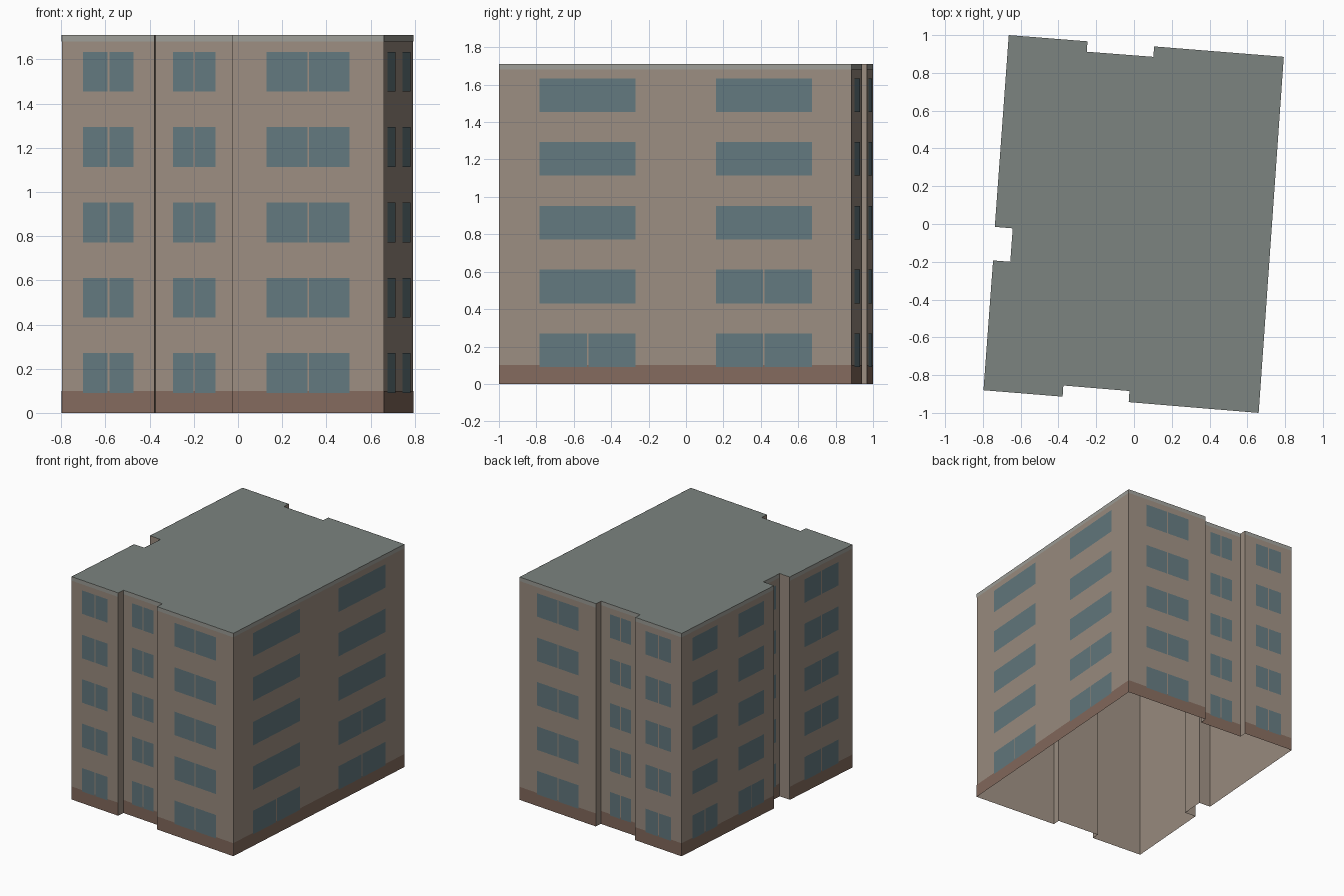
import bpy
import bmesh
from mathutils import Vector

if "Cube" in bpy.data.objects:
    bpy.data.objects.remove(bpy.data.objects["Cube"])

H = 1.71          # roof height
BASE = 0.10       # top of the plinth
BAND = 1.68       # bottom of the roof band
FLOORS, STEP = 5, 0.341
WIN_Z, WIN_H = 0.09, 0.18
GAP = 0.008       # space between paired panes


def material(name, rgb):
    m = bpy.data.materials.new(name)
    m.diffuse_color = (*rgb, 1)
    m.use_nodes = True
    m.node_tree.nodes["Principled BSDF"].inputs["Base Color"].default_value = m.diffuse_color
    return m


wall_mat = material("beige_wall", (0.33, 0.27, 0.22))
base_mat = material("brown_plinth", (0.23, 0.145, 0.11))
trim_mat = material("pale_trim", (0.34, 0.34, 0.31))
roof_mat = material("grey_roof", (0.20, 0.23, 0.215))
glass_mat = material("blue_glass", (0.125, 0.19, 0.21))

# Footprint, anticlockwise from the front left corner
outline = [Vector(p) for p in [
    (-0.797, -0.88), (-0.378, -0.914), (-0.374, -0.855), (-0.024, -0.884),
    (-0.028, -0.943), (0.66, -1.0), (0.793, 0.885), (0.107, 0.94),
    (0.102, 0.885), (-0.25, 0.912), (-0.246, 0.967), (-0.663, 1.0),
    (-0.737, -0.015), (-0.642, -0.023), (-0.655, -0.2), (-0.746, -0.193)]]

# Facade edge index: (window columns, panes are paired)
facades = {0: (1, True), 2: (1, True), 4: (1, True), 5: (2, False),
           6: (1, True), 8: (1, True), 10: (1, True),
           11: (2, False), 13: (1, True), 15: (1, True)}


def make_object(name, bm, mat):
    me = bpy.data.meshes.new(name)
    bm.to_mesh(me)
    bm.free()
    me.materials.append(mat)
    ob = bpy.data.objects.new(name, me)
    bpy.context.collection.objects.link(ob)


def panel(bm, edge, u0, u1, z0, z1, offset=0.0):
    """Upright rectangle along an outline edge, u measured as a fraction."""
    a, b = outline[edge], outline[(edge + 1) % len(outline)]
    d = (b - a).normalized()
    out = Vector((d.y, -d.x)) * offset
    p, q = a.lerp(b, u0) + out, a.lerp(b, u1) + out
    bm.faces.new([bm.verts.new((v.x, v.y, z)) for v, z in
                  ((p, z0), (q, z0), (q, z1), (p, z1))])


# Walls, open underneath
bm = bmesh.new()
for e in range(len(outline)):
    panel(bm, e, 0, 1, 0, H)
bmesh.ops.remove_doubles(bm, verts=bm.verts, dist=1e-5)
make_object("walls", bm, wall_mat)

# Flat roof
bm = bmesh.new()
bm.faces.new([bm.verts.new((v.x, v.y, H)) for v in outline])
make_object("roof", bm, roof_mat)

# Plinth and roof band on the main facades
for name, z0, z1, mat in (("plinth", 0, BASE, base_mat),
                          ("roof_band", BAND, H, trim_mat)):
    bm = bmesh.new()
    for e in facades:
        panel(bm, e, 0, 1, z0, z1, 0.001)
    make_object(name, bm, mat)

# Windows: one per column and floor, with a narrow gap where paired
bm = bmesh.new()
for e, (cols, paired) in facades.items():
    length = (outline[(e + 1) % len(outline)] - outline[e]).length
    for c in range(cols):
        u0, u1 = (c + 0.23) / cols, (c + 0.775) / cols
        mid, half = (u0 + u1) / 2, GAP / length / 2
        for f in range(FLOORS):
            z = WIN_Z + f * STEP
            if paired or f == 0 or (e == 5 and c == 1 and f == 1):
                panel(bm, e, u0, mid - half, z, z + WIN_H, 0.002)
                panel(bm, e, mid + half, u1, z, z + WIN_H, 0.002)
            else:
                panel(bm, e, u0, u1, z, z + WIN_H, 0.002)
make_object("windows", bm, glass_mat)
